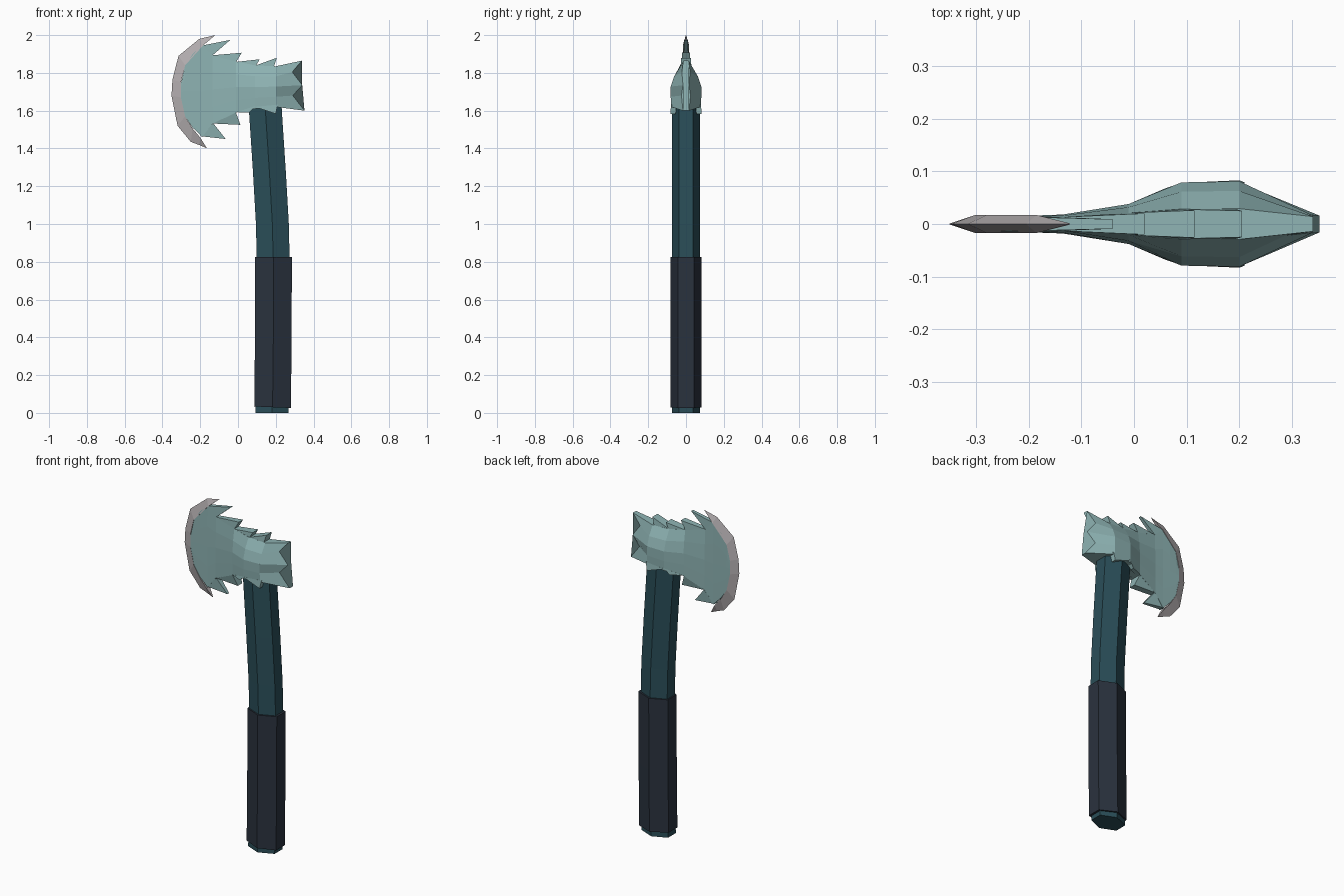
import bpy, bmesh

def material(name, rgb):
    m = bpy.data.materials.new(name)
    m.diffuse_color = (*rgb, 1)
    return m

STEEL = material("pale_steel", (0.27, 0.45, 0.45))
EDGE = material("edge_grey", (0.45, 0.42, 0.43))
TEAL = material("dark_teal", (0.023, 0.076, 0.098))
WRAP = material("dark_wrap", (0.023, 0.032, 0.048))

def finish(bm, name, mat):
    bmesh.ops.recalc_face_normals(bm, faces=bm.faces)
    me = bpy.data.meshes.new(name)
    bm.to_mesh(me)
    bm.free()
    me.materials.append(mat)
    ob = bpy.data.objects.new(name, me)
    bpy.context.collection.objects.link(ob)
    return ob

def loft(bm, rings):
    """Skin closed rings of equal length and cap both ends."""
    vs = [[bm.verts.new(p) for p in r] for r in rings]
    n = len(vs[0])
    for a, b in zip(vs, vs[1:]):
        for i in range(n):
            j = (i + 1) % n
            bm.faces.new((a[i], a[j], b[j], b[i]))
    bm.faces.new(vs[0])
    bm.faces.new(vs[-1])

def hex_ring(cx, z, hx, hy, tilt=0.0):
    pts = [(0, -1), (1, -.5), (1, .5), (0, 1), (-1, .5), (-1, -.5)]
    return [(cx + hx * x, hy * y, z + tilt * x) for x, y in pts]

# Bent hexagonal handle
bm = bmesh.new()
loft(bm, [hex_ring(cx, z, .087, .073) for cx, z in
          [(.18, 0), (.184, .4), (.186, .82), (.182, 1.0), (.166, 1.28), (.145, 1.6), (.142, 1.68)]])
finish(bm, "handle", TEAL)

# Grip sleeve
bm = bmesh.new()
loft(bm, [hex_ring(.183, .03, .097, .083, -.004), hex_ring(.187, .4, .097, .083),
          hex_ring(.188, .825, .097, .083)])
finish(bm, "grip", WRAP)

# Head core: stations of x, top z, bottom z, half thickness, top ratio
stations = [(-.303, 1.74, 1.66, .016, .9), (-.28, 1.84, 1.57, .016, .9),
            (-.24, 1.90, 1.51, .016, .9), (-.19, 1.945, 1.46, .016, .8),
            (-.135, 1.895, 1.53, .018, .7), (-.01, 1.86, 1.59, .038, .55),
            (.09, 1.84, 1.61, .079, .36), (.2, 1.835, 1.62, .081, .36)]

def column(rows):
    return [(x, -y, z) for x, y, z in rows] + [(x, y, z) for x, y, z in reversed(rows)]

rings = []
for x, zt, zb, y, top in stations:
    ratios = (top, .55 + .45 * top + .1 * (1 - top), 1, 1, .97)
    rings.append(column([(x, y * k, zt + (zb - zt) * i / 4) for i, k in enumerate(ratios)]))
# Jagged back end with three points
rings.append(column([(.34, .014, 1.865), (.287, .022, 1.805), (.34, .016, 1.735),
                     (.29, .024, 1.68), (.352, .016, 1.60)]))
bm = bmesh.new()
loft(bm, rings)
finish(bm, "head", STEEL)

# Swept teeth along the outline: base start, base end, tip, half widths
def wedge(bm, pts, ranges):
    loft(bm, [[(x, r[k], z) for (x, z), r in zip(pts, ranges)] for k in (0, 1)])

bm = bmesh.new()
teeth = [((-.19, 1.945), (-.135, 1.893), (-.04, 1.975), (.013, .013, .009)),
         ((-.137, 1.893), (-.01, 1.858), (.02, 1.907), (.013, .021, .02)),
         ((-.01, 1.858), (.095, 1.837), (.115, 1.872), (.021, .028, .026)),
         ((.09, 1.838), (.19, 1.833), (.205, 1.88), (.028, .029, .025)),
         ((-.20, 1.465), (-.13, 1.532), (-.065, 1.45), (.015, .018, .008)),
         ((-.135, 1.532), (-.012, 1.592), (.013, 1.525), (.018, .036, .02))]
for a, b, t, w in teeth:
    wedge(bm, (a, b, t), [(-h, h) for h in w])
# Lower teeth on both cheeks, straddling the handle
for s in (-1, 1):
    wedge(bm, ((-.01, 1.592), (.095, 1.625), (.06, 1.59)),
          [(s * .01, s * .038), (s * .05, s * .079), (s * .045, s * .068)])
    wedge(bm, ((.09, 1.62), (.21, 1.632), (.2, 1.583)),
          [(s * .05, s * .078), (s * .05, s * .079), (s * .055, s * .083)])
finish(bm, "head_teeth", STEEL)

# Crescent cutting edge: outer line and matching inner line
outer = [(-.12, 2.0), (-.205, 1.98), (-.315, 1.89), (-.347, 1.765), (-.352, 1.68),
         (-.32, 1.52), (-.25, 1.435), (-.162, 1.40)]
inner = [(-.125, 1.996), (-.185, 1.945), (-.28, 1.84), (-.302, 1.75), (-.302, 1.67),
         (-.28, 1.57), (-.24, 1.505), (-.166, 1.403)]
inner.insert(7, (-.2, 1.458))
outer.insert(7, (-.205, 1.418))
half = [.002] + [.017] * 7 + [.002]
bm = bmesh.new()
loft(bm, [[(o[0], 0, o[1]), (i[0], -h, i[1]), (i[0], h, i[1])]
          for o, i, h in zip(outer, inner, half)])
finish(bm, "cutting_edge", EDGE)
